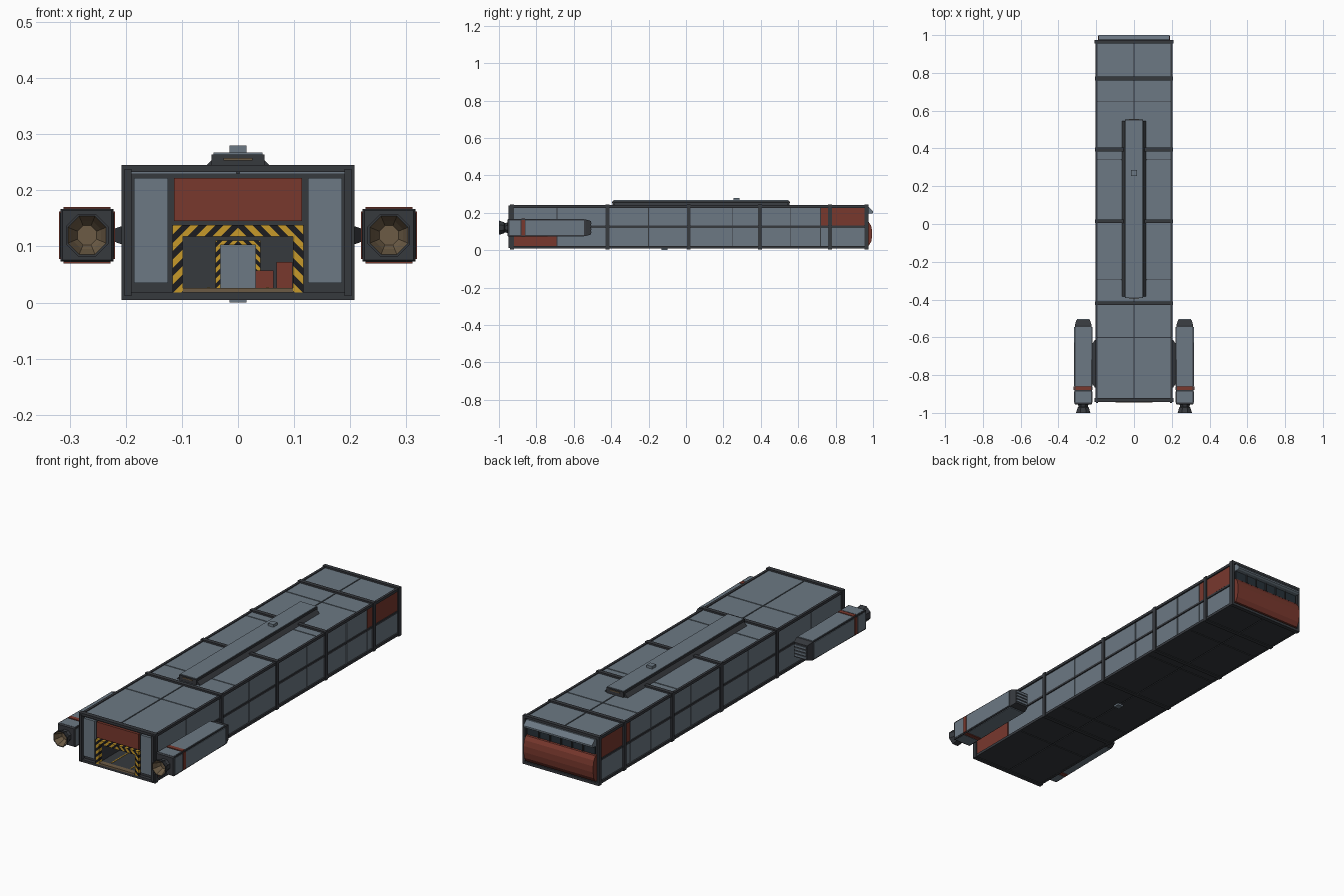
import bpy, bmesh, math
from mathutils import Vector

if "Cube" in bpy.data.objects:
    bpy.data.objects.remove(bpy.data.objects["Cube"])


def mat(name, r, g, b):
    m = bpy.data.materials.new(name)
    m.diffuse_color = (r, g, b, 1)
    m.use_nodes = True
    m.node_tree.nodes["Principled BSDF"].inputs["Base Color"].default_value = m.diffuse_color
    return m


GREY = mat("hull_grey", 0.15, 0.19, 0.23)
DARK = mat("frame_dark", 0.037, 0.041, 0.048)
RED = mat("rust_red", 0.19, 0.04, 0.027)
YELLOW = mat("hazard_yellow", 0.57, 0.32, 0.023)
BRASS = mat("brass", 0.15, 0.105, 0.06)
BLACK = mat("black", 0.012, 0.012, 0.014)
GLASS = mat("window", 0.02, 0.03, 0.04)


def finish(name, bm, mats, mirror=False):
    bmesh.ops.recalc_face_normals(bm, faces=bm.faces)
    me = bpy.data.meshes.new(name)
    bm.to_mesh(me)
    bm.free()
    for m in mats:
        me.materials.append(m)
    ob = bpy.data.objects.new(name, me)
    bpy.context.collection.objects.link(ob)
    if mirror:
        ob.modifiers.new("mirror", "MIRROR")
    return ob


def add_box(bm, x0, x1, y0, y1, z0, z1):
    vs = bmesh.ops.create_cube(bm, size=1)["verts"]
    for v in vs:
        v.co = Vector((x0 if v.co.x < 0 else x1, y0 if v.co.y < 0 else y1,
                       z0 if v.co.z < 0 else z1))


def boxes(name, bounds, m, mirror=False):
    bm = bmesh.new()
    for b in bounds:
        add_box(bm, *b)
    return finish(name, bm, [m], mirror)


def loft(name, rings, m, mirror=False, caps=True):
    """Skin a list of equal-length point rings."""
    bm = bmesh.new()
    rs = [[bm.verts.new(p) for p in r] for r in rings]
    n = len(rs[0])
    for a, b in zip(rs, rs[1:]):
        for i in range(n):
            bm.faces.new((a[i], a[(i + 1) % n], b[(i + 1) % n], b[i]))
    if caps:
        bm.faces.new(rs[0])
        bm.faces.new(rs[-1])
    return finish(name, bm, [m], mirror)


def rect(y, x0, x1, z0, z1):
    return [(x0, y, z0), (x1, y, z0), (x1, y, z1), (x0, y, z1)]


def hazard(name, bounds, w):
    """Mirrored bars cut into diagonal yellow and black stripes."""
    bm = bmesh.new()
    for b in bounds:
        add_box(bm, *b)
    n = Vector((1, 0, 1)).normalized()
    for k in range(60):
        bmesh.ops.bisect_plane(bm, geom=bm.verts[:] + bm.edges[:] + bm.faces[:],
                               plane_co=n * k * w, plane_no=n)
        if k * w > 0.3:
            break
    for f in bm.faces:
        f.material_index = int(f.calc_center_median().dot(n) // w) % 2
    return finish(name, bm, [YELLOW, BLACK], True)


# Hull core with the cargo bay cut into the front face
hull = boxes("hull_core", [(-.195, .195, -.925, .965, .013, .23)], DARK)
BAY = -.6
cutter = boxes("bay_cutter", [(-.1, .1, -1, BAY, .025, .12)], DARK)
cutter.hide_render = True
cutter.hide_viewport = True
cut = hull.modifiers.new("bay", "BOOLEAN")
cut.operation = "DIFFERENCE"
cut.object = cutter

# Ribs, end frames and long corner rails
RIBS = (-.42, .015, .395, .77)
boxes("hull_ribs", [(-.207, .207, y - .01, y + .01, .005, .245) for y in RIBS], DARK)
for name, y0, y1 in (("front_frame", -.942, -.92), ("back_frame", .955, .975)):
    boxes(name, [(-.208, -.196, y0, y1, .005, .245), (.196, .208, y0, y1, .005, .245),
                 (-.196, .196, y0, y1, .233, .245), (-.196, .196, y0, y1, .005, .018)], DARK)
boxes("corner_rails", [(.193, .205, -.93, .965, .228, .241),
                       (.193, .205, -.93, .965, .008, .021),
                       (.193, .203, -.93, .965, .12, .13)], DARK, True)

# Hull plates with narrow seams
g = .0025


def spans(cuts):
    return [(a + g, b - g) for a, b in zip(cuts, cuts[1:])]


TOP = spans((-.925, -.6, -.42, -.295, .015, .34, .395, .65, .77, .96))
boxes("top_plates", [(g, .193, a, b, .225, .237) for a, b in TOP], GREY, True)
boxes("belly_plates", [(g, .193, a, b, .009, .02) for a, b in TOP], DARK, True)
upper = spans((-.925, -.69, -.42, -.2, .015, .25, .395, .56, .72))
lower = spans((-.69, -.42, -.2, .015, .25, .395, .56, .72, .96))
boxes("side_plates", [(.19, .2, a, b, .132, .226) for a, b in upper] +
      [(.19, .2, a, b, .023, .118) for a, b in lower], GREY, True)
boxes("side_red_plates", [(.19, .201, .722, .957, .132, .226),
                          (.19, .201, -.922, -.693, .023, .118)], RED, True)

# Front face plates and posts
boxes("front_posts", [(.19, .202, -.948, -.92, .012, .238)], DARK, True)
boxes("front_side_plates", [(.125, .185, -.938, -.92, .035, .222)], GREY, True)
boxes("front_red_plate", [(-.114, .114, -.938, -.92, .145, .222)], RED)

# Cargo bay: striped portals, floor, door and crates
hazard("bay_hazard_frame", [(.098, .117, -.943, -.92, .018, .138),
                            (0, .098, -.943, -.92, .118, .138)], .0105)
hazard("door_hazard_frame", [(.031, .04, BAY - .01, BAY, .025, .111),
                             (0, .031, BAY - .01, BAY, .103, .111)], .0065)
boxes("bay_door", [(-.031, .031, BAY - .007, BAY, .025, .103)], GREY)
boxes("bay_sill", [(-.098, .098, -.945, -.92, .018, .026)], BRASS)
boxes("bay_floor_lines", [(.05, .055, -.91, BAY - .06, .0245, .0265)], YELLOW, True)
boxes("crates", [(.031, .063, BAY - .06, BAY - .012, .025, .057),
                 (.069, .097, BAY - .07, BAY - .012, .025, .072)], RED)

# Nose: faceted red bulge, window band and overhanging visor
def x_profile(name, pts, w, m):
    return loft(name, [[(x, y, z) for y, z in pts] for x in (-w, w)], m)


x_profile("nose_bulge", [(.955, .022), (.977, .024), (.99, .045), (.995, .075), (.995, .105),
                         (.989, .132), (.977, .15), (.955, .154)], .19, RED)
boxes("nose_window", [(-.185, .185, .955, .972, .154, .2)], GLASS)
boxes("window_bars", [(x - .003, x + .003, .96, .977, .154, .2)
                      for x in (-.12, -.06, 0, .06, .12)], DARK)
x_profile("nose_visor", [(.955, .195), (.992, .195), (1, .2), (1, .208),
                         (.978, .23), (.955, .23)], .187, GREY)

# Roof spine
loft("spine_base", [[(-w, y, .232), (w, y, .232), (t, y, .254), (-t, y, .254)]
                    for y, w, t in ((-.385, .068, .047), (.545, .068, .047))], DARK)
boxes("spine_body", [(-.047, .047, -.392, .553, .235, .264)], DARK)
boxes("spine_plate", [(-.044, .044, -.388, .549, .26, .267)], GREY)
boxes("spine_vents", [(-.026, .026, -.395, .556, .253, .258)], BRASS)
boxes("roof_sensor", [(-.015, .015, .255, .285, .26, .28)], GREY)
boxes("belly_sensor", [(-.015, .015, -.13, -.1, 0, .015)], GREY)

# Engine pods with chamfered pylons (mirrored)
CX, CZ = .269, .12


def pod(y, r, rz=None):
    rz = rz or r
    return rect(y, CX - r, CX + r, CZ - rz, CZ + rz)


loft("engine_core", [pod(-.955, .044), pod(-.95, .047), pod(-.535, .044), pod(-.508, .036)],
     DARK, True)
for name, y0, y1 in (("engine_rear_cowl", -.945, -.882), ("engine_cowl", -.858, -.525)):
    y2 = y1 - (.02 if y1 > -.8 else .004)
    boxes(name, [(CX - .048, CX + .048, y0, y2, CZ - .04, CZ + .04),
                 (CX - .041, CX + .041, y0, y2, CZ - .048, CZ + .048)], GREY, True)
boxes("engine_band", [(CX - .05, CX + .05, -.88, -.86, CZ - .042, CZ + .042),
                      (CX - .042, CX + .042, -.88, -.86, CZ - .05, CZ + .05)], RED, True)
boxes("intake_slats", [(CX - .033, CX + .033, -.515, -.504, CZ + d - .004, CZ + d + .004)
                       for d in (-.024, -.008, .008, .024)], GREY, True)
loft("engine_pylon", [[(x, a, CZ - h), (x, b, CZ - h), (x, b, CZ + h), (x, a, CZ + h)]
                      for x, a, b, h in ((.19, -.87, -.61, .019), (.208, -.865, -.615, .016),
                                         (.225, -.84, -.64, .01))], DARK, True)


# Flared eight-sided nozzles with brass lining
def octagon(y, r):
    return [(CX + r * math.cos(math.radians(22.5 + 45 * i)), y,
             CZ + r * math.sin(math.radians(22.5 + 45 * i))) for i in range(8)]


loft("nozzle_shell", [octagon(-.95, .032), octagon(-.968, .026), octagon(-.972, .032),
                      octagon(-1, .041), octagon(-1, .037)], DARK, True, caps=False)
loft("nozzle_lining", [octagon(-1, .037), octagon(-.975, .027), octagon(-.96, .018)],
     BRASS, True, caps=False)
loft("nozzle_core", [octagon(-.957, .024), octagon(-.961, .019)], BRASS, True)
